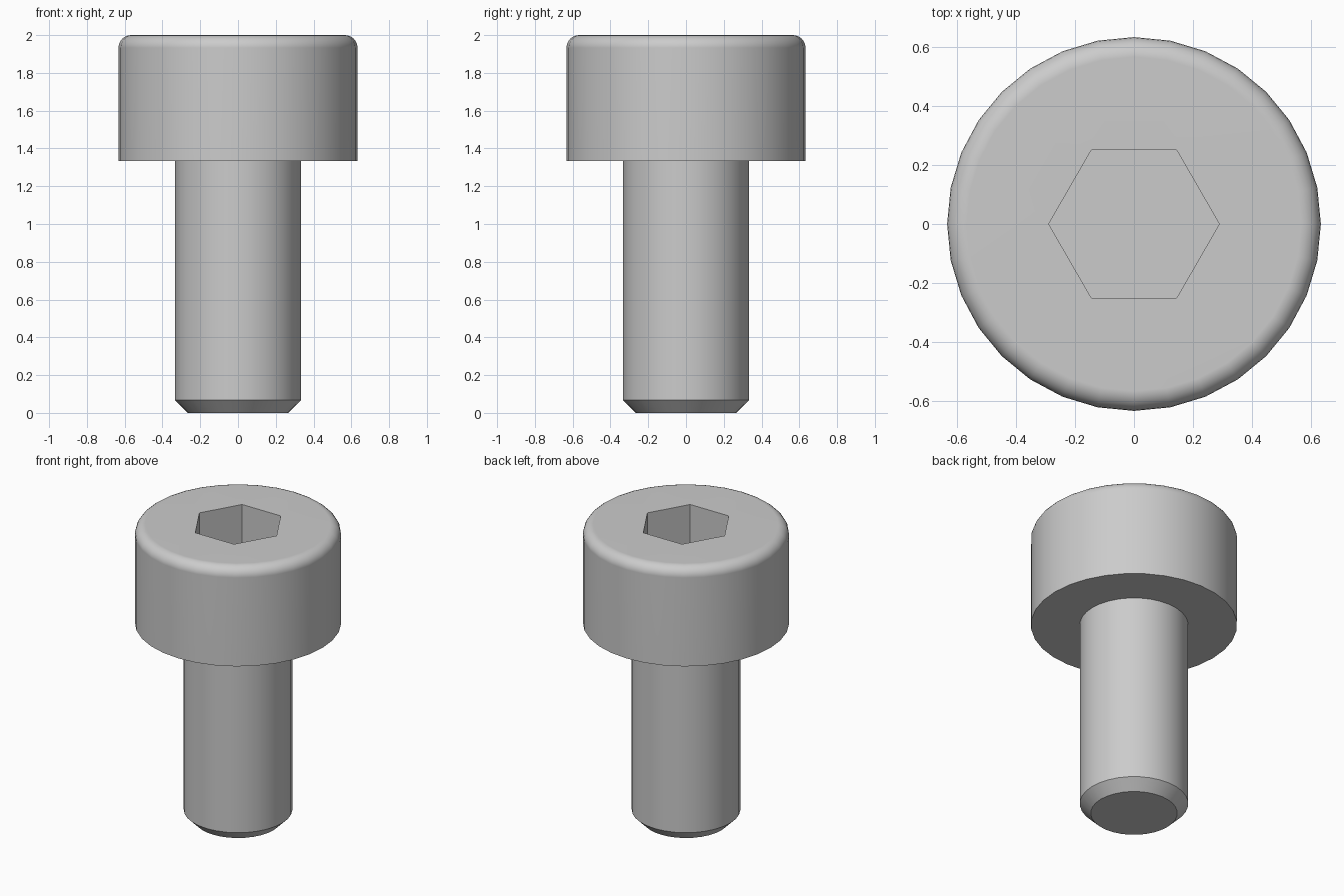
import bpy, bmesh
from math import sin, cos, pi

SIDES = 32
HEAD_R, SHANK_R = 0.633, 0.333
HEAD_Z, TOP_Z = 1.333, 2.0
EDGE = 0.067                      # size of the head fillet and tip chamfer
HEX_R, HEX_Z = 0.289, 1.667       # socket corner radius and floor height

cube = bpy.data.objects.get("Cube")
if cube:
    bpy.data.objects.remove(cube, do_unlink=True)

steel = bpy.data.materials.new("grey_steel")
steel.use_nodes = True
colour = (0.6, 0.6, 0.6, 1)
steel.diffuse_color = colour
steel.node_tree.nodes["Principled BSDF"].inputs["Base Color"].default_value = colour


def ring(bm, radius, z, sides=SIDES):
    return [bm.verts.new((radius * cos(2 * pi * i / sides),
                          radius * sin(2 * pi * i / sides), z))
            for i in range(sides)]


def bridge(bm, lower, upper):
    n = len(lower)
    for i in range(n):
        j = (i + 1) % n
        bm.faces.new((lower[i], lower[j], upper[j], upper[i]))


def lathe(bm, profile, sides=SIDES):
    rings = [ring(bm, r, z, sides) for r, z in profile]
    for a, b in zip(rings, rings[1:]):
        bridge(bm, a, b)
    return rings


def loop_edges(bm, verts):
    return [bm.edges.get((v, verts[i - 1])) for i, v in enumerate(verts)]


def finish(bm, name):
    bmesh.ops.recalc_face_normals(bm, faces=bm.faces)
    mesh = bpy.data.meshes.new(name)
    bm.to_mesh(mesh)
    bm.free()
    mesh.materials.append(steel)
    obj = bpy.data.objects.new(name, mesh)
    bpy.context.collection.objects.link(obj)
    bpy.ops.object.select_all(action="DESELECT")
    obj.select_set(True)
    bpy.context.view_layer.objects.active = obj
    bpy.ops.object.shade_smooth_by_angle(angle=pi / 6)
    # Keeps the flat faces flat beside the rounded edge
    weighted = obj.modifiers.new("face_weighting", "WEIGHTED_NORMAL")
    weighted.keep_sharp = True


# Shank with chamfered tip
bm = bmesh.new()
rings = lathe(bm, [(SHANK_R - EDGE, 0), (SHANK_R, EDGE), (SHANK_R, HEAD_Z)])
bm.faces.new(rings[0][::-1])
finish(bm, "shank")

# Cylindrical head with underside and rounded top edge
bm = bmesh.new()
fillet = [(HEAD_R - EDGE + EDGE * cos(a), TOP_Z - EDGE + EDGE * sin(a))
          for a in (pi / 2 * i / 6 for i in range(7))]
outer = lathe(bm, [(SHANK_R, HEAD_Z), (HEAD_R, HEAD_Z)] + fillet)

# Hexagonal socket with flat floor
socket = lathe(bm, [(HEX_R, HEX_Z), (HEX_R, TOP_Z)], 6)
bm.faces.new(socket[0])

# Flat top face around the socket
bmesh.ops.triangle_fill(bm, use_beauty=True, normal=(0, 0, 1),
                        edges=loop_edges(bm, outer[-1]) + loop_edges(bm, socket[-1]))
finish(bm, "head")
